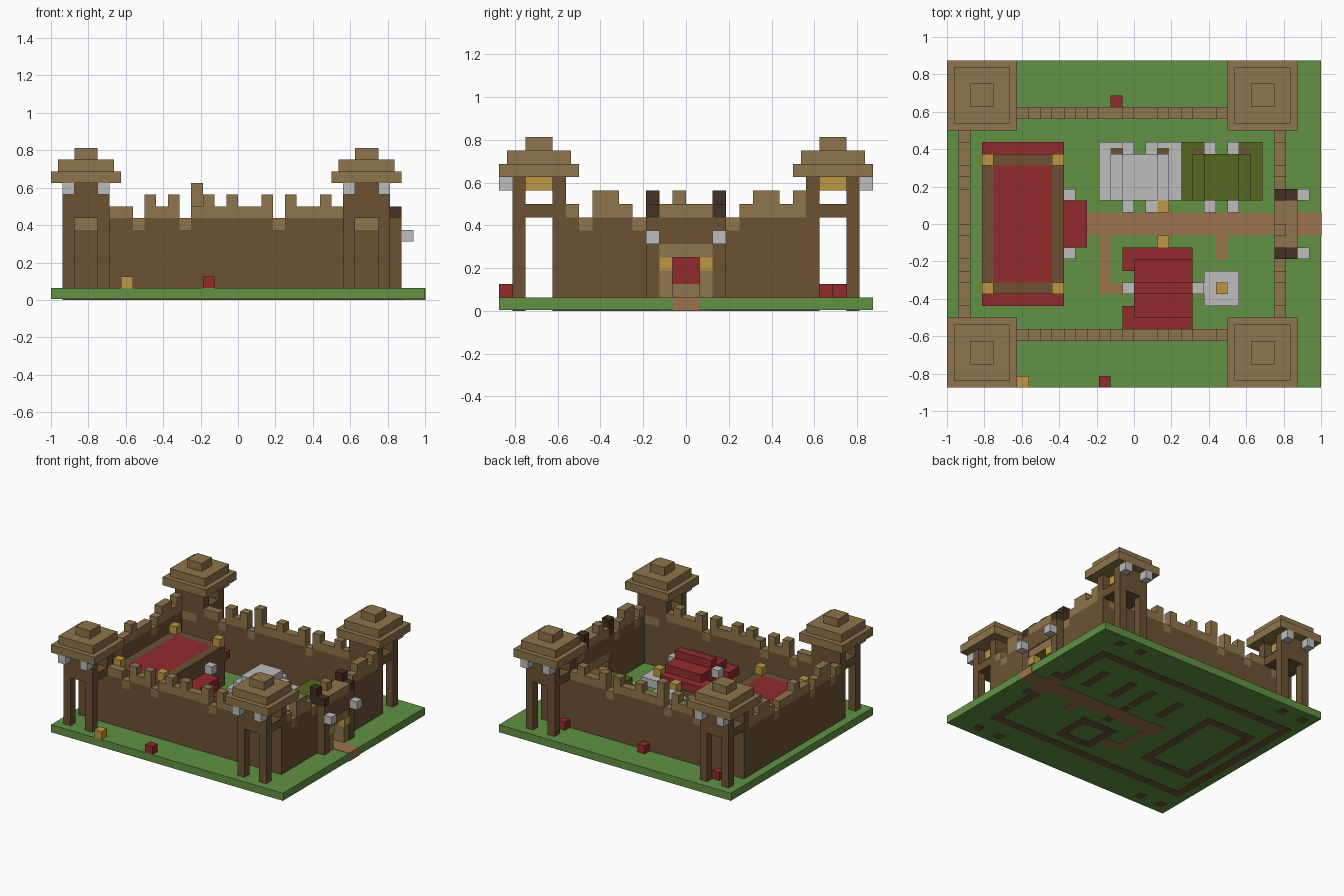
import bpy, bmesh

if "Cube" in bpy.data.objects:
    bpy.data.objects.remove(bpy.data.objects["Cube"], do_unlink=True)

U = 1 / 16  # one block


def srgb(*c):
    return [((v / 255 + 0.055) / 1.055) ** 2.4 for v in c] + [1]


def material(name, *c):
    m = bpy.data.materials.new(name)
    m.use_nodes = True
    m.diffuse_color = srgb(*c)
    m.node_tree.nodes["Principled BSDF"].inputs["Base Color"].default_value = srgb(*c)
    return m


GRASS = material("grass green", 98, 146, 67)
PATH = material("path brown", 156, 116, 78)
WOOD = material("wood brown", 108, 82, 52)
PALE = material("pale timber", 142, 117, 76)
DARK = material("dark timber", 66, 49, 34)
RED = material("cloth red", 146, 43, 46)
GREY = material("light grey", 188, 189, 188)
GOLD = material("lamp gold", 190, 153, 66)
OLIVE = material("olive thatch", 86, 103, 32)


def part(name, mat, boxes):
    """One object from boxes given as x0, x1, y0, y1, z0, z1 in blocks."""
    bm = bmesh.new()
    for x0, x1, y0, y1, z0, z1 in boxes:
        vs = bmesh.ops.create_cube(bm, size=1)["verts"]
        for v in vs:
            v.co.x = (x1 if v.co.x > 0 else x0) * U
            v.co.y = (y1 if v.co.y > 0 else y0) * U
            v.co.z = (z1 if v.co.z > 0 else z0) * U
    me = bpy.data.meshes.new(name)
    bm.to_mesh(me)
    bm.free()
    me.materials.append(mat)
    ob = bpy.data.objects.new(name, me)
    bpy.context.collection.objects.link(ob)


def cell(x, y, z0, z1):
    return (x, x + 1, y, y + 1, z0, z1)


# Ground and paths
part("ground", GRASS, [(-16, 16, -14, 14, 0.06, 1)])
part("paths", PATH, [(-4, 16.03, -1, 1, 0, 1.04), (-3, -2, -6, -1, 0, 1.04),
                     (-2, 0, -6, -5, 0, 1.04), (7, 8, -3, -1, 0, 1.04)])

# Corner towers
for side, tx in (("left", -15), ("right", 9)):
    for end, s in (("front", -1), ("back", 1)):
        def by(x0, x1, a, b, z0, z1):
            return (x0, x1, min(s * a, s * b), max(s * a, s * b), z0, z1)
        n = f"{end}_{side}_tower_"
        xs = (tx, tx + 3)
        part(n + "posts", WOOD, [by(x, x + 1, a, a + 1, 0, 10) for x in xs for a in (9, 12)])
        part(n + "floor_and_screens", WOOD, [by(tx, tx + 4, 9, 13, 7, 8)] +
             [by(tx + 1, tx + 3, a, a + 1, 8, 10) for a in (9, 12)])
        part(n + "roof", PALE, [by(tx - 1 + i, tx + 5 - i, 8 + i, 14 - i, z, z + 1)
                                for i, z in ((0, 10), (0.6, 11), (2, 12))])
        part(n + "lanterns", GREY, [by(x, x + 1, 13, 14, 9, 10) for x in xs])
        part(n + "lamp", GOLD, [by(tx + 1, tx + 3, 10, 12, 9, 10)])


# Palisade walls with a stepped pale cap
def wall(name, cells, place):
    body, cap = [], []
    for c, h in cells:
        low = 7 if h > 8 else h - 1
        body.append(cell(*place(c), 0, low))
        cap.append(cell(*place(c), low, h))
    part(name, WOOD, body)
    part(name + "_cap", PALE, cap)


def long_cells(merlons, tall=None):
    out = []
    for c in range(-14, 12):
        if c in (-12, 9):
            continue
        h = 7 if c in (-14, -13, 10, 11) or (c + 9) % 4 == 0 else 8
        if c in merlons:
            h = 9
        out.append((c, 10 if c == tall else h))
    return out


wall("front_wall", long_cells((-8, -6, -3, -1, 2, 4, 7)), lambda c: (c, -10))
wall("back_wall", long_cells((-8, -6, -1, 2, 4, 7), -4), lambda c: (c, 9))
heights = [8, 7, 9, 9, 8, 7, 8, 8, 9, 8, 8, 8, 7, 8, 9, 9, 8, 9]
side_cells = list(zip(range(-9, 9), heights))
wall("left_side_wall", side_cells, lambda c: (-15, c))
wall("right_side_wall", [p for p in side_cells if not -3 <= p[0] <= 2], lambda c: (12, c))

# Gatehouse
part("gate_piers", WOOD, [(12, 14, -3, -2, 0, 7), (12, 14, 2, 3, 0, 7), (12, 14, -2, 2, 5, 7)])
part("gate_frame", PALE, [(12, 13.9, -2, 2, 4, 5), (12, 13.9, -2, -1, 0, 3),
                          (12, 13.9, 1, 2, 0, 3), (12, 14, -2, 2, 7, 8), (12, 13, -1, 0, 8, 9)])
part("gate_lamps", GOLD, [(13, 14, -2, -1, 3, 4), (13, 14, 1, 2, 3, 4)])
part("gate_turrets", DARK, [b for y in (-3, 2) for b in
                            ((12, 14, y, y + 1, 7, 8), (12, 13, y, y + 1, 8, 9))])
part("gate_lanterns", GREY, [cell(14, y, 5, 6) for y in (-3, 2)])

# Great hall
part("hall_walls", WOOD, [(-13, -12, -6, 6, 0, 6), (-7, -6, -6, 6, 0, 6),
                          (-12, -7, -6, -5, 0, 6), (-12, -7, 5, 6, 0, 6)])
part("hall_roof", RED, [(-12, -7, -5, 5, 5, 6)])
part("hall_eaves", RED, [(-13, -6, -7, -6, 4, 5), (-13, -6, 6, 7, 4, 5)])
part("hall_lamps", GOLD, [cell(x, y, 6, 7) for x in (-13, -7) for y in (-6, 5)])
part("hall_porch", RED, [(-6, -4, -2, 2, 2, 4)])
part("hall_porch_step", PALE, [(-6, -4, -2, 2, 1, 2)])
part("hall_lanterns", GREY, [cell(-6, y, 4, 5) for y in (-3, 2)])

# Red house with a stepped gable
part("red_house_walls", WOOD, [(0, 5, -8, -7, 0, 3), (0, 5, -4, -3, 0, 3),
                               (0, 1, -7, -4, 0, 4), (4, 5, -7, -4, 0, 4)])
part("red_house_roof", RED, [(0, 5, -9, -2, 3, 4), (0, 5, -8, -3, 4, 5), (0, 5, -6, -5, 5, 6),
                             (-1, 0, -9, -7, 3, 4), (-1, 0, -4, -2, 3, 4)])
part("red_house_lanterns", GREY, [cell(x, -6, 4, 5) for x in (-1, 5)])

# Well with a lamp
part("well", GREY, [(6, 9, -7, -4, 1, 2)])
part("well_lamp", GOLD, [cell(7, -6, 2, 3)])

# Grey and olive huts
for name, x, mat in (("grey_hut", -3, GREY), ("olive_hut", 4, OLIVE)):
    part(name + "_walls", WOOD, [(x + 1, x + 2, 2.5, 6.5, 0, 3), (x + 5, x + 6, 2.5, 6.5, 0, 3),
                                 (x + 2, x + 5, 5, 6, 1, 3)])
    part(name + "_roof", mat, [(x, x + 3, 2, 7, 2, 3), (x + 4, x + 7, 2, 7, 2, 3),
                               (x + 1, x + 6, 2, 6, 3, 4), (x + 2, x + 5, 2, 6, 4, 5)])
    part(name + "_lanterns", GREY, [cell(x + d, y, 3, 4) for d in (2, 4) for y in (1, 6)])

# Path lamps and loose crates
part("lamp_posts", WOOD, [cell(2, y, 0, 3) for y in (-2, 1)])
part("post_lamps", GOLD, [cell(2, y, 3, 4) for y in (-2, 1)])
part("gold_crate", GOLD, [cell(-10, -14, 1, 2)])
part("red_crates", RED, [cell(-3, -14, 1, 2), cell(-2, 10, 1, 2),
                         cell(-13, 11, 1, 2), cell(9, 10, 1, 2)])
